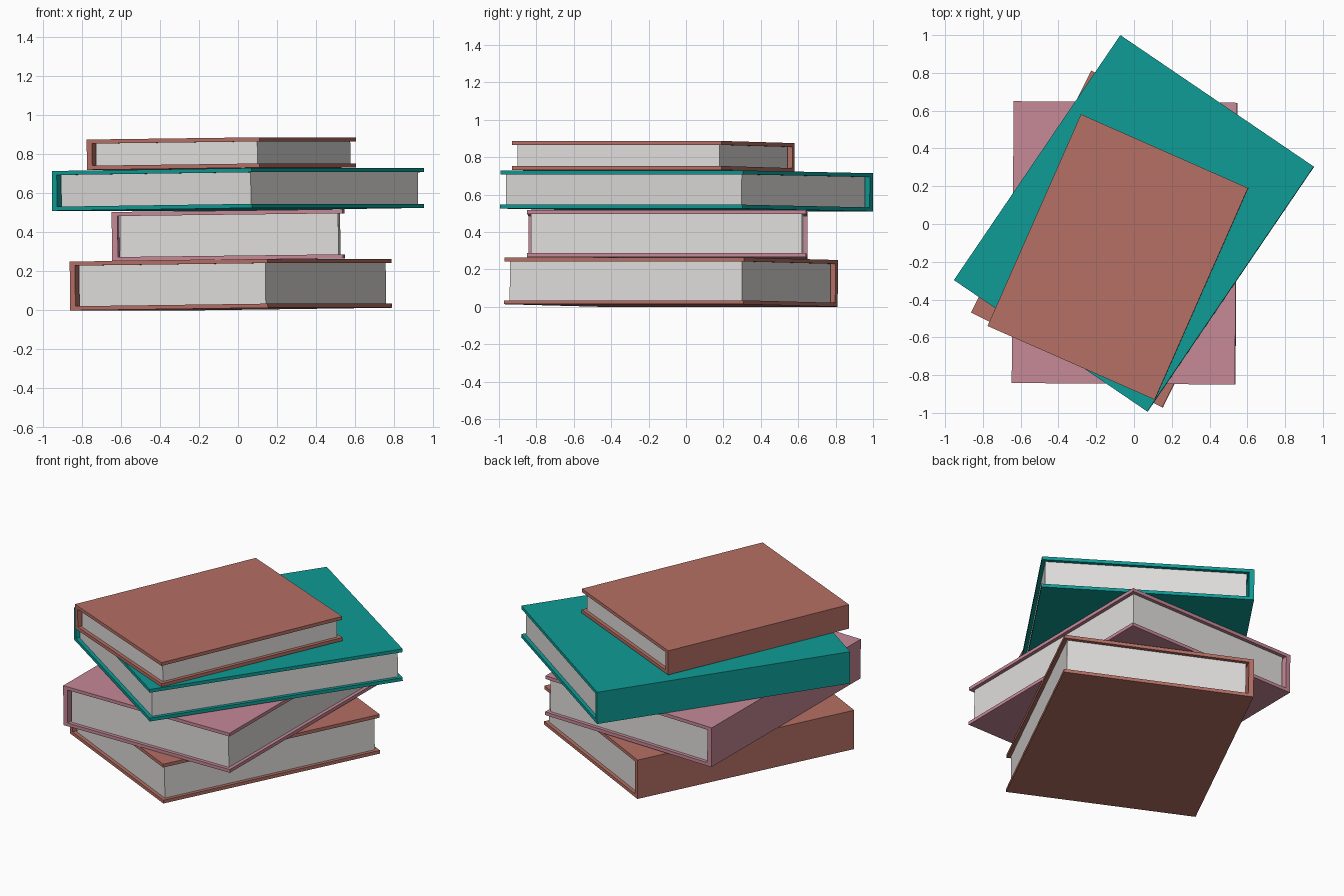
import bpy, bmesh, math

if "Cube" in bpy.data.objects:
    bpy.data.objects.remove(bpy.data.objects["Cube"])

TILT = 0.012      # every book rises slightly towards its fore edge
COVER = 0.021     # board thickness
SPINE = 0.03      # spine thickness
INSET = 0.022     # page block set back from the boards
GAP = 0.012       # hollow between pages and spine


def material(name, rgb):
    m = bpy.data.materials.new(name)
    m.diffuse_color = (*rgb, 1)
    m.use_nodes = True
    m.node_tree.nodes["Principled BSDF"].inputs["Base Color"].default_value = m.diffuse_color
    return m


brown = material("brown", (0.46, 0.16, 0.128))
pink = material("dusty_pink", (0.56, 0.25, 0.31))
teal = material("teal", (0.0045, 0.33, 0.30))
paper = material("paper", (0.75, 0.735, 0.72))


def extrude_profile(name, profile, y0, y1, mat):
    """Closed x-z profile swept from y0 to y1."""
    bm = bmesh.new()
    face = bm.faces.new([bm.verts.new((x, y0, z)) for x, z in profile])
    out = bmesh.ops.extrude_face_region(bm, geom=[face])
    moved = [v for v in out["geom"] if isinstance(v, bmesh.types.BMVert)]
    bmesh.ops.translate(bm, verts=moved, vec=(0, y1 - y0, 0))
    bmesh.ops.recalc_face_normals(bm, faces=bm.faces)
    me = bpy.data.meshes.new(name)
    bm.to_mesh(me)
    bm.free()
    me.materials.append(mat)
    ob = bpy.data.objects.new(name, me)
    bpy.context.collection.objects.link(ob)
    return ob


def book(name, cx, cy, z0, width, length, thick, turn, mat):
    a, b, t = width / 2, length / 2, thick / 2
    # C-shaped cover: lower board, spine, upper board
    s, c = -a + SPINE, t - COVER
    cover = extrude_profile(name + "_cover", [
        (-a, -t), (a, -t), (a, -c), (s, -c),
        (s, c), (a, c), (a, t), (-a, t)], -b, b, mat)
    # page block between the boards
    p, q = s + GAP, a - INSET
    pages = extrude_profile(name + "_pages", [
        (p, -c), (q, -c), (q, c), (p, c)], -b + INSET, b - INSET, paper)
    for ob in (cover, pages):
        ob.location = (cx, cy, z0 + t + a * TILT)
        ob.rotation_euler = (0, -TILT, math.radians(turn))


# stack, bottom to top
book("bottom_book", -0.037, -0.08, 0.0, 1.13, 1.43, 0.25, -26.4, brown)
book("second_book", -0.05, -0.10, 0.252, 1.182, 1.492, 0.252, -0.4, pink)
book("third_book", 0.0, 0.003, 0.51, 1.238, 1.568, 0.204, -34.2, teal)
book("top_book", -0.085, -0.175, 0.72, 0.967, 1.225, 0.155, -23.8, brown)
